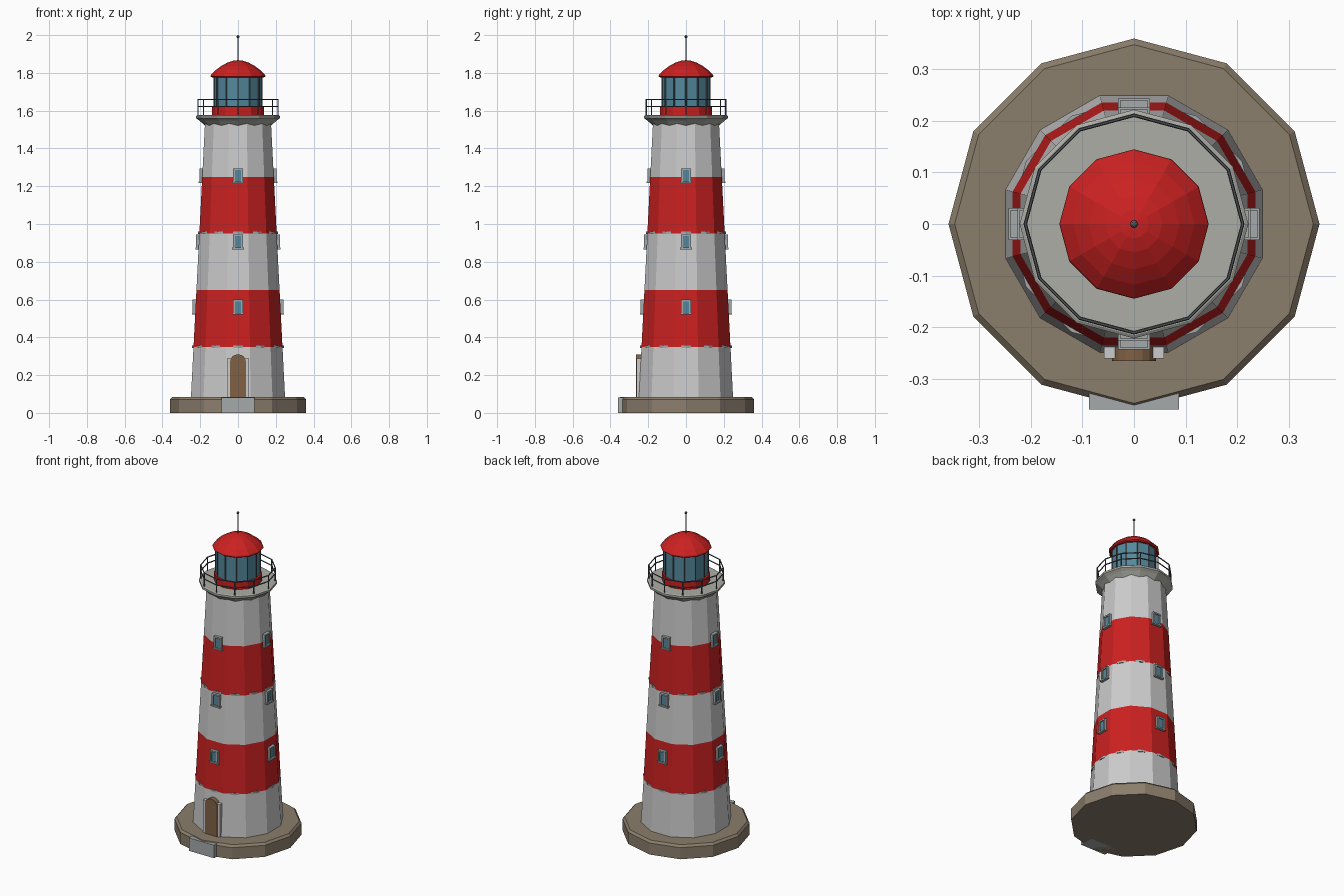
import bpy, bmesh
from math import sin, cos, pi, radians
from mathutils import Matrix

if "Cube" in bpy.data.objects:
    bpy.data.objects.remove(bpy.data.objects["Cube"])

N = 12


def material(name, r, g, b):
    m = bpy.data.materials.new(name)
    m.diffuse_color = (r, g, b, 1)
    m.use_nodes = True
    m.node_tree.nodes["Principled BSDF"].inputs["Base Color"].default_value = m.diffuse_color
    return m


RED = material("red_paint", 0.60, 0.015, 0.015)
STONE = material("stone", 0.26, 0.21, 0.15)
GLASS = material("glass", 0.09, 0.25, 0.34)
DARK = material("dark_metal", 0.08, 0.09, 0.10)
WOOD = material("wood", 0.22, 0.12, 0.06)
DECK = material("deck", 0.42, 0.42, 0.38)
WHITE = material("white_paint", 0.62, 0.62, 0.62)
TRIM = material("trim", 0.38, 0.40, 0.40)


def finish(name, bm, mats):
    bmesh.ops.recalc_face_normals(bm, faces=bm.faces[:])
    me = bpy.data.meshes.new(name)
    bm.to_mesh(me)
    bm.free()
    for m in mats:
        me.materials.append(m)
    ob = bpy.data.objects.new(name, me)
    bpy.context.collection.objects.link(ob)
    return ob


def lathe(name, profile, mats, turn=0.0, bands=None):
    """Flat-sided solid of revolution from (radius, z) points."""
    bm = bmesh.new()
    rings = []
    for r, z in profile:
        rings.append([bm.verts.new((r * cos(turn + 2 * pi * i / N),
                                    r * sin(turn + 2 * pi * i / N), z)) for i in range(N)])
    for k in range(len(rings) - 1):
        a, b = rings[k], rings[k + 1]
        for i in range(N):
            j = (i + 1) % N
            f = bm.faces.new((a[i], a[j], b[j], b[i]))
            f.material_index = bands[k] if bands else 0
    bm.faces.new(rings[0])
    bm.faces.new(rings[-1])
    return finish(name, bm, mats)


def box(bm, x0, x1, y0, y1, z0, z1, mat=0):
    m = Matrix.Translation(((x0 + x1) / 2, (y0 + y1) / 2, (z0 + z1) / 2)) @ \
        Matrix.Diagonal((x1 - x0, y1 - y0, z1 - z0, 1))
    vs = bmesh.ops.create_cube(bm, size=1, matrix=m)["verts"]
    for f in {f for v in vs for f in v.link_faces}:
        f.material_index = mat


def rod(bm, x, y, z0, z1, r, seg=6):
    bmesh.ops.create_cone(bm, cap_ends=True, segments=seg, radius1=r, radius2=r, depth=z1 - z0,
                          matrix=Matrix.Translation((x, y, (z0 + z1) / 2)))


def wall(z):
    """Distance from the axis to the tower's flat face at height z."""
    return 0.249 - (z - 0.085) * 0.0512


# Stone base and entrance step
lathe("base", [(0.36, 0), (0.36, 0.072), (0.348, 0.085)], [STONE])
bm = bmesh.new()
box(bm, -0.087, 0.087, -0.36, -0.27, 0.0, 0.081)
finish("entrance_step", bm, [TRIM])

# Striped tower, flat side to the front
levels = [0.08, 0.35, 0.65, 0.95, 1.25, 1.56]
lathe("tower", [(wall(z) / cos(pi / N), z) for z in levels], [WHITE, RED],
      turn=pi / N, bands=[0, 1, 0, 1, 0])

# Thin string courses
for name, z in (("lower_belt", 0.35), ("upper_belt", 0.953)):
    r = wall(z) + 0.007
    lathe(name, [(r, z - 0.006), (r, z + 0.006)], [TRIM])

# Gallery with flared underside
lathe("gallery", [(0.172, 1.518), (0.205, 1.548), (0.222, 1.56), (0.222, 1.572), (0.216, 1.576)], [DECK])

# Railing
bm = bmesh.new()
for i in range(N):
    a = 2 * pi * i / N
    rod(bm, 0.211 * cos(a), 0.211 * sin(a), 1.57, 1.66, 0.0035)
finish("railing_posts", bm, [DARK])
for name, z in (("railing_middle", 1.622), ("railing_top", 1.659)):
    bpy.ops.mesh.primitive_torus_add(major_radius=0.211, minor_radius=0.0035,
                                     major_segments=N, minor_segments=6, location=(0, 0, z))
    bpy.context.object.name = name
    bpy.context.object.data.materials.append(DARK)

# Lantern room
lathe("lantern_base", [(0.137, 1.57), (0.137, 1.62)], [RED])
lathe("lantern_glass", [(0.126, 1.615), (0.126, 1.785)], [GLASS])
bm = bmesh.new()
for i in range(N):
    a = 2 * pi * i / N
    rod(bm, 0.126 * cos(a), 0.126 * sin(a), 1.618, 1.782, 0.004)
finish("lantern_mullions", bm, [DARK])

# Domed roof
lathe("roof", [(0.137, 1.776), (0.145, 1.782), (0.143, 1.79), (0.118, 1.815), (0.088, 1.837),
               (0.055, 1.855), (0.028, 1.864), (0.005, 1.867)], [RED])

# Antenna with ball
bm = bmesh.new()
rod(bm, 0, 0, 1.86, 1.995, 0.0035)
bmesh.ops.create_uvsphere(bm, u_segments=8, v_segments=6, radius=0.008,
                          matrix=Matrix.Translation((0, 0, 1.992)))
finish("antenna", bm, [DARK])

# Windows: three levels on four sides
for level, z in (("lower", 0.562), ("middle", 0.907), ("upper", 1.257)):
    for side, deg in (("front", 0), ("right", 90), ("back", 180), ("left", 270)):
        bm = bmesh.new()
        w = wall(z)
        back = -w + 0.012
        for s in (-1, 1):
            xs = sorted((s * 0.017, s * 0.026))
            box(bm, xs[0], xs[1], -w - 0.015, back, z - 0.036, z + 0.036)
        box(bm, -0.026, 0.026, -w - 0.016, back, z + 0.029, z + 0.038)
        box(bm, -0.031, 0.031, -w - 0.019, back, z - 0.041, z - 0.032)
        box(bm, -0.018, 0.018, -w - 0.009, back, z - 0.034, z + 0.032, 1)
        bmesh.ops.rotate(bm, verts=bm.verts[:], matrix=Matrix.Rotation(radians(deg), 3, 'Z'))
        finish(f"{level}_{side}_window", bm, [TRIM, GLASS])

# Door frame and arched door
bm = bmesh.new()
box(bm, -0.058, 0.058, -0.261, -0.225, 0.08, 0.288)
finish("door_frame", bm, [WHITE])
bm = bmesh.new()
outline = [(-0.043, 0.08), (0.043, 0.08)] + \
          [(0.043 * cos(pi * i / 8), 0.267 + 0.043 * sin(pi * i / 8)) for i in range(9)]
face = bm.faces.new([bm.verts.new((x, -0.266, z)) for x, z in outline])
new = bmesh.ops.extrude_face_region(bm, geom=[face])["geom"]
bmesh.ops.translate(bm, vec=(0, 0.04, 0), verts=[v for v in new if isinstance(v, bmesh.types.BMVert)])
bm.faces.ensure_lookup_table()
finish("door", bm, [WOOD])
